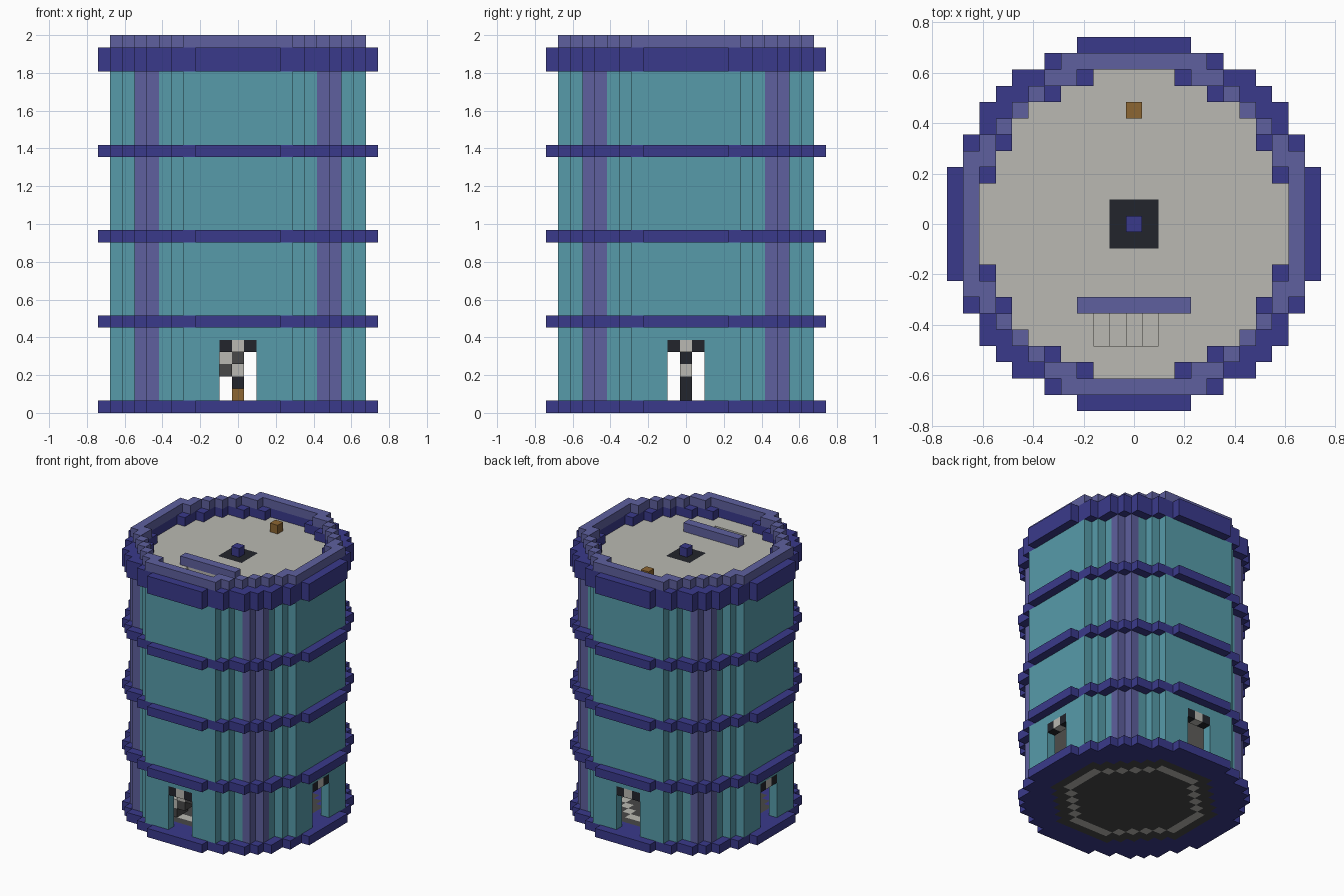
import bpy, bmesh, math

cube = bpy.data.objects.get("Cube")
if cube:
    bpy.data.objects.remove(cube, do_unlink=True)

U = 2 / 31      # block size
TOP = 28        # level of the roof deck
STOREY = 7


def material(name, r, g, b):
    m = bpy.data.materials.new(name)
    m.use_nodes = True
    m.diffuse_color = (r, g, b, 1)
    m.node_tree.nodes["Principled BSDF"].inputs["Base Color"].default_value = (r, g, b, 1)
    return m


TEAL = material("teal", .095, .33, .40)
NAVY = material("navy", .042, .042, .26)
PURPLE = material("purple", .112, .117, .342)
LIGHT = material("light_grey", .49, .485, .445)
DARK = material("dark_grey", .065, .065, .065)
BLACK = material("black", .016, .018, .025)
BROWN = material("brown", .262, .133, .032)


def blocks(name, mat, *runs):
    """Each run is (cells, bottom level, top level): a prism over grid cells."""
    bm = bmesh.new()
    for cells, z0, z1 in runs:
        def quad(*pts):
            bm.faces.new([bm.verts.new((x * U, y * U, z * U)) for x, y, z in pts])
        for i, j in cells:
            a, b, c, d = i - .5, i + .5, j - .5, j + .5
            quad((a, c, z1), (b, c, z1), (b, d, z1), (a, d, z1))
            quad((a, d, z0), (b, d, z0), (b, c, z0), (a, c, z0))
            sides = {(1, 0): ((b, c), (b, d)), (-1, 0): ((a, d), (a, c)),
                     (0, 1): ((b, d), (a, d)), (0, -1): ((a, c), (b, c))}
            for (di, dj), (p, q) in sides.items():
                if (i + di, j + dj) not in cells:
                    quad((*p, z0), (*q, z0), (*q, z1), (*p, z1))
    bmesh.ops.remove_doubles(bm, verts=bm.verts[:], dist=U * .01)
    bmesh.ops.dissolve_limit(bm, angle_limit=math.radians(1),
                             verts=bm.verts[:], edges=bm.edges[:])
    me = bpy.data.meshes.new(name)
    bm.to_mesh(me)
    bm.free()
    me.materials.append(mat)
    ob = bpy.data.objects.new(name, me)
    bpy.context.collection.objects.link(ob)
    return ob


def octagon(side, diagonal):
    r = range(-side, side + 1)
    return {(i, j) for i in r for j in r if abs(i) + abs(j) <= diagonal}


def box(i0, i1, j0, j1):
    return {(i, j) for i in range(i0, i1 + 1) for j in range(j0, j1 + 1)}


def mirrored(*cells):
    """All eight reflections of the given cells."""
    return {(s * p, t * q) for a, b in cells for p, q in ((a, b), (b, a))
            for s in (1, -1) for t in (1, -1)}


# Plans
half_width = [11] * 4 + [10] * 2 + [9] * 2 + [8, 7, 5, 3]
disc = {(i, j) for j in range(-11, 12) for i in range(-11, 12)
        if abs(i) <= half_width[abs(j)]}
body = octagon(10, 14)
wall = {(i, j) for i, j in body
        if not {(i + 1, j), (i - 1, j), (i, j + 1), (i, j - 1)} <= body}
wall |= mirrored((4, 9))
room = body - wall
pillars = mirrored((7, 8))
doorway = {(i, j) for i, j in wall if min(abs(i), abs(j)) <= 1}
arch_mid = {(i, j) for i, j in doorway if i * j == 0}

# Base with inlaid floor
base_floor = octagon(8, 11)
inlay = mirrored(*[(k, 7) for k in range(3)], (3, 6), (4, 5))
blocks("base_rim", NAVY, (disc - base_floor, 0, 1))
blocks("base_floor", DARK, (base_floor - inlay, 0, 1))
blocks("base_inlay", LIGHT, (inlay, 0, 1))

# Walls, pillars and doors
blocks("lower_wall", TEAL, (wall - doorway, 1, 6), (wall, 6, STOREY))
for n in range(1, 4):
    blocks(f"upper_wall_{n}", TEAL, (wall, n * STOREY + 1, n * STOREY + STOREY))
blocks("corner_pillars", PURPLE, *[(pillars, n * STOREY + 1, n * STOREY + STOREY)
                                   for n in range(4)])
blocks("door_arch_corners", BLACK, (doorway - arch_mid, 5, 6))
blocks("door_arch_keystones", LIGHT, (arch_mid, 5, 6))

# Floors, bands, railings and stairs
well = box(-2, 1, -7, -6)
hub = box(-1, 1, -1, 1)
for n in range(1, 5):
    z = n * STOREY
    blocks(f"floor_{n}", LIGHT, (room - well - hub, z, z + 1))
    blocks(f"floor_hub_{n}", BLACK, (hub, z, z + 1))
    blocks(f"band_{n}", NAVY, (disc - room, z, z + (2 if z == TOP else 1)))
    blocks(f"stair_railing_{n}", PURPLE, (box(-3, 3, -5, -5), z + 1, z + 2))
    low = z - STOREY
    steps = [(box(x, x, -7, -6), low + x + 5) for x in range(-4, 2)]
    blocks(f"stair_treads_{n}", LIGHT, *[(c, s, s + 1) for c, s in steps])
    blocks(f"stair_supports_{n}", DARK, *[(c, s - 1, s) for c, s in steps[1:]])

# Central post
post = {(0, 0)}
blocks("post_dark_blocks", BLACK, (post, 1, 3), (post, 4, STOREY),
       *[(post, n * STOREY + 1, n * STOREY + STOREY) for n in range(1, 4)])
blocks("post_light_block", LIGHT, (post, 3, 4))
blocks("post_cap", NAVY, (post, TOP + 1, TOP + 2))

# Parapet and crates
blocks("parapet", PURPLE, (wall, TOP + 2, TOP + 3))
blocks("parapet_brackets", NAVY, (mirrored((3, 9), (5, 8)), TOP + 1, TOP + 2))
blocks("roof_crate", BROWN, ({(0, 7)}, TOP + 1, TOP + 2))
blocks("ground_crate", BROWN, ({(0, -7)}, 1, 2))
